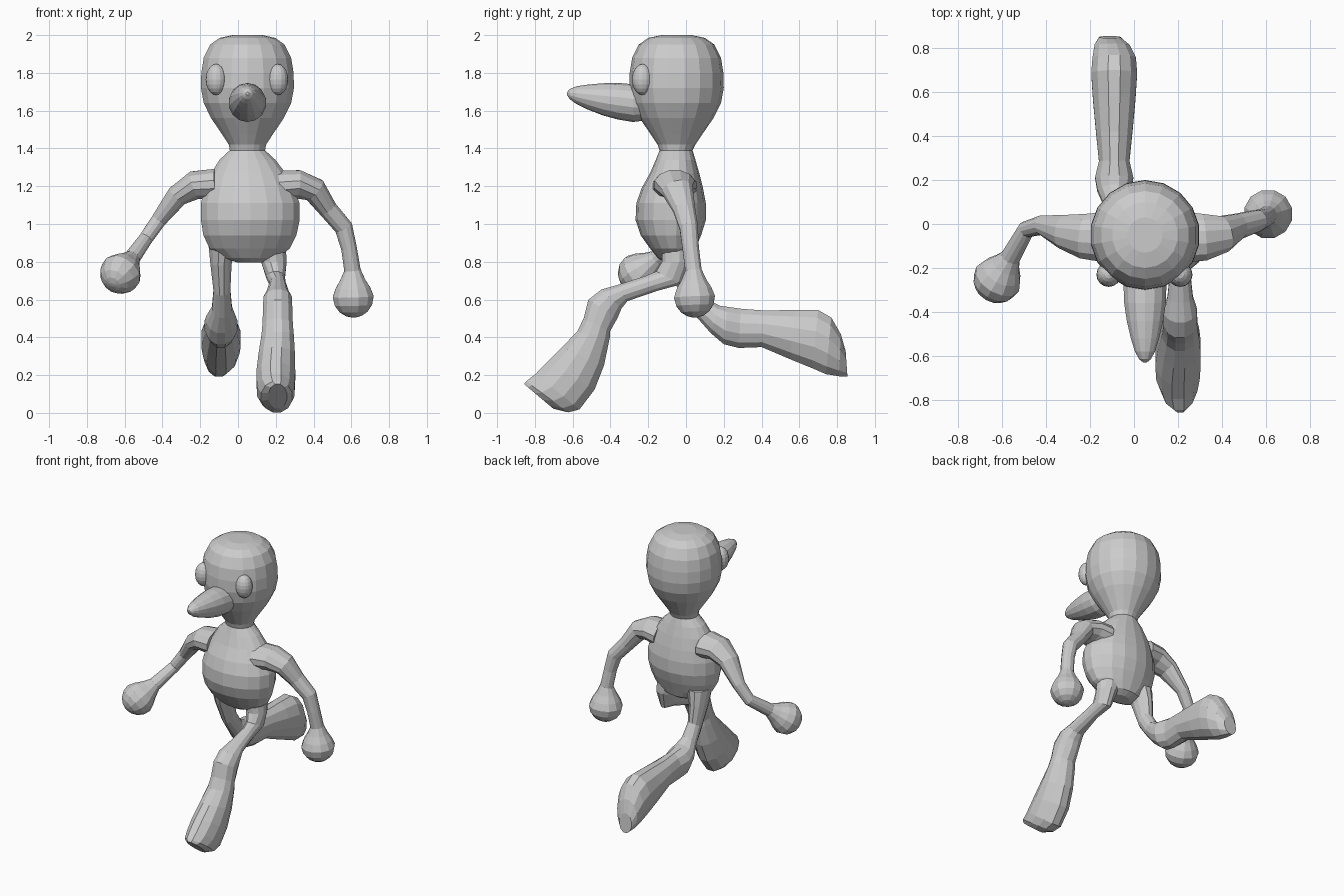
import bpy, bmesh, math
from mathutils import Vector


def loft(name, rings, sides):
    """Closed skin through elliptical rings given as (centre, half axis u, half axis v)."""
    bm = bmesh.new()
    loops = []
    for c, u, v in rings:
        angles = [2 * math.pi * (i + 0.5) / sides for i in range(sides)]
        loops.append([bm.verts.new(c + u * math.cos(a) + v * math.sin(a)) for a in angles])
    for a, b in zip(loops, loops[1:]):
        for i in range(sides):
            j = (i + 1) % sides
            bm.faces.new((a[i], a[j], b[j], b[i]))
    bm.faces.new(loops[0])
    bm.faces.new(loops[-1])
    bmesh.ops.recalc_face_normals(bm, faces=bm.faces)
    mesh = bpy.data.meshes.new(name)
    bm.to_mesh(mesh)
    bm.free()
    ob = bpy.data.objects.new(name, mesh)
    bpy.context.collection.objects.link(ob)
    return ob


def arm(name, path, hand, direction):
    """Path points are (x, y, z, radius, depth radius); a teardrop hand closes the end."""
    d = Vector(direction).normalized()
    pts = [(Vector(p[:3]), p[3], p[4]) for p in path]
    for s, r in ((-.14, .045), (-.09, .068), (-.045, .095), (0, .112),
                 (.045, .102), (.08, .077), (.102, .043), (.11, .012)):
        pts.append((Vector(hand) + d * s, r, r))
    rings = []
    for i, (c, r, depth) in enumerate(pts):
        t = (pts[min(i + 1, len(pts) - 1)][0] - pts[max(i - 1, 0)][0]).normalized()
        v = Vector((0, 1, 0))
        v = (v - t * v.dot(t)).normalized()
        rings.append((c, t.cross(v) * r, v * depth))
    return loft(name, rings, 12)


def leg(name, rows):
    """Rows are (x, half width, y1, z1, y2, z2) with both edges read in side view."""
    rings = []
    for x, w, y1, z1, y2, z2 in rows:
        a, b = Vector((x, y1, z1)), Vector((x, y2, z2))
        rings.append(((a + b) / 2, (a - b) / 2, Vector((w, 0, 0))))
    return loft(name, rings, 12)


# Head and torso: z, half width, centre x, front y, back y
profile = [(2.0, .08, .05, -.13, .03), (1.985, .15, .05, -.2, .1), (1.95, .2, .05, -.25, .15),
           (1.88, .235, .05, -.285, .185), (1.8, .248, .05, -.298, .198), (1.72, .25, .05, -.3, .2),
           (1.64, .235, .05, -.285, .185), (1.56, .195, .05, -.245, .145), (1.48, .14, .05, -.19, .09),
           (1.42, .1, .05, -.15, .05), (1.39, .095, .05, -.14, .035), (1.34, .15, .05, -.16, .05),
           (1.27, .2, .055, -.19, .07), (1.19, .24, .06, -.235, .09), (1.11, .265, .065, -.263, .105),
           (1.02, .265, .065, -.267, .105), (.94, .25, .063, -.24, .08), (.87, .215, .062, -.19, .05),
           (.82, .15, .065, -.15, .03), (.795, .07, .07, -.11, -.01)]
body = loft("body", [(Vector((cx, (f + b) / 2, z)), Vector((rx, 0, 0)), Vector((0, (b - f) / 2, 0)))
                     for z, rx, cx, f, b in profile], 18)

# Arms with hands
limbs = [
    arm("raised_arm", [(-.12, -.06, 1.21, .085, .12), (-.23, -.055, 1.205, .078, .105),
                       (-.32, -.035, 1.15, .06, .08), (-.42, -.005, 1.02, .042, .045),
                       (-.49, -.025, .92, .038, .04)],
        (-.62, -.25, .74), (-.42, -.71, -.57)),
    arm("lowered_arm", [(.22, -.06, 1.2, .085, .12), (.32, -.06, 1.21, .078, .11),
                        (.405, -.045, 1.18, .068, .085), (.475, -.01, 1.08, .052, .06),
                        (.56, .015, .98, .05, .05), (.588, .025, .87, .043, .045)],
        (.61, .045, .615), (.03, .04, -1))]

# Legs with feet
limbs.append(leg("forward_leg", [
    (.17, .085, -.13, .9, .02, .9), (.19, .07, -.13, .8, .02, .8),
    (.2, .05, -.16, .75, -.02, .68), (.21, .043, -.22, .725, -.15, .645),
    (.21, .06, -.36, .68, -.31, .59), (.21, .078, -.45, .655, -.34, .55),
    (.21, .08, -.52, .6, -.36, .5), (.21, .083, -.545, .5, -.4, .43),
    (.21, .088, -.58, .43, -.4, .4), (.205, .1, -.66, .35, -.43, .25),
    (.2, .107, -.74, .27, -.48, .12), (.2, .102, -.8, .21, -.56, .015),
    (.205, .085, -.85, .17, -.62, .0), (.21, .05, -.86, .155, -.7, .02)]))
limbs.append(leg("trailing_leg", [
    (-.08, .08, -.14, .9, .05, .9), (-.09, .058, -.1, .78, .06, .8),
    (-.085, .046, -.03, .62, .07, .68), (-.085, .055, .06, .5, .12, .6),
    (-.09, .08, .13, .42, .18, .57), (-.09, .09, .2, .36, .22, .565),
    (-.09, .072, .28, .34, .29, .555), (-.09, .085, .4, .345, .42, .545),
    (-.09, .1, .55, .28, .58, .55), (-.09, .108, .67, .23, .7, .55),
    (-.09, .102, .74, .2, .77, .51), (-.1, .082, .81, .19, .82, .42),
    (-.11, .05, .855, .19, .845, .33)]))

# Fuse the limbs into one body skin
bpy.context.view_layer.objects.active = body
for limb in limbs:
    mod = body.modifiers.new("fuse", 'BOOLEAN')
    mod.operation = 'UNION'
    mod.solver = 'EXACT'
    mod.object = limb
    bpy.ops.object.modifier_apply(modifier=mod.name)
    bpy.data.objects.remove(limb)

# Nose: y, centre z, radius
nose = [(-.2, 1.635, .085), (-.28, 1.64, .1), (-.36, 1.65, .097), (-.44, 1.66, .085),
        (-.52, 1.672, .066), (-.58, 1.682, .047), (-.615, 1.688, .027), (-.63, 1.69, .008)]
loft("nose", [(Vector((.05, y, z)), Vector((r, 0, 0)), Vector((0, 0, r))) for y, z, r in nose], 14)

# Eyes
for side, x in (("right", -.115), ("left", .21)):
    bpy.ops.mesh.primitive_uv_sphere_add(segments=16, ring_count=10, radius=1, location=(x, -.23, 1.765))
    eye = bpy.context.object
    eye.name = side + "_eye"
    eye.scale = (.056, .056, .082)
